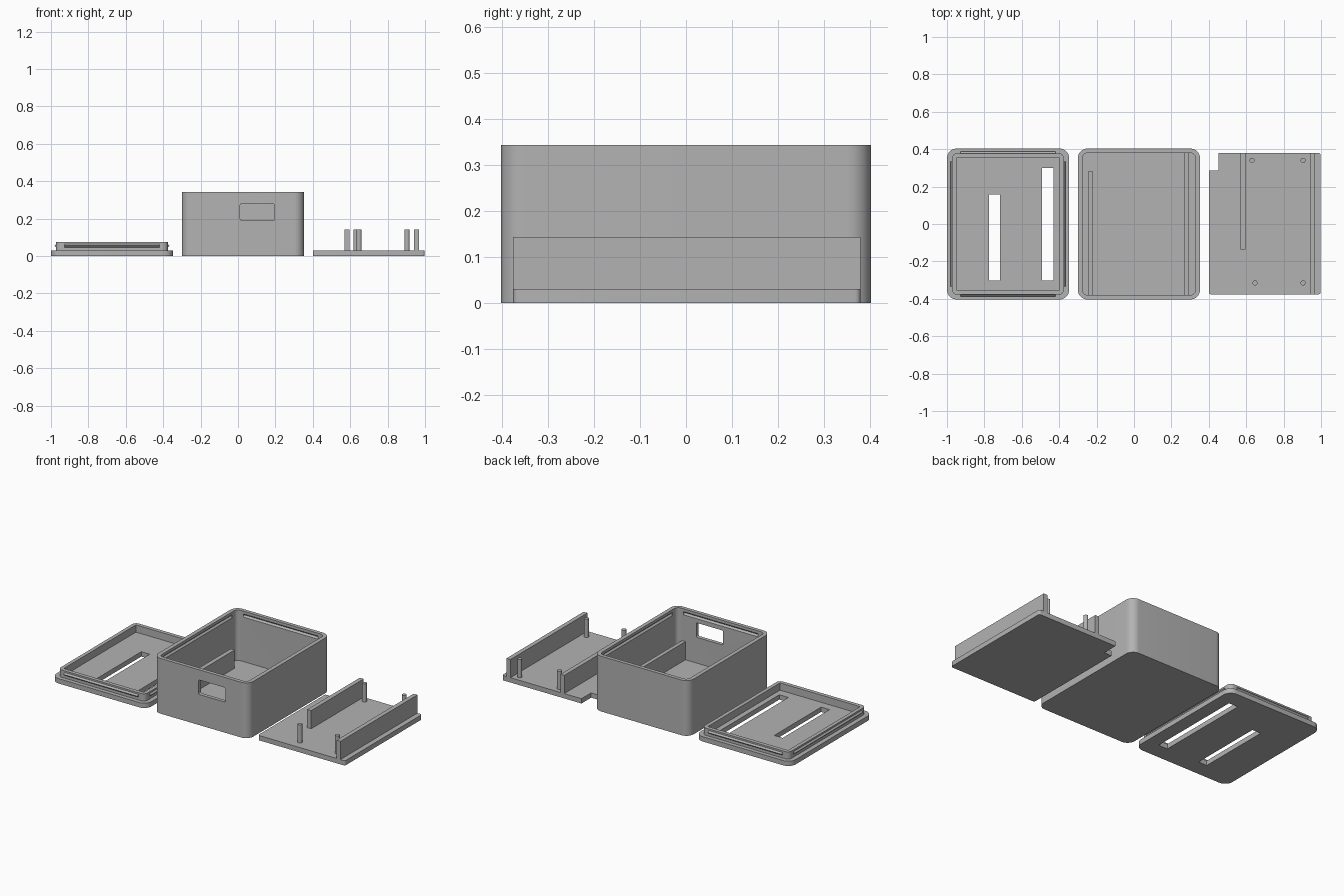
import bpy, bmesh, math

cube = bpy.data.objects.get("Cube")
if cube:
    bpy.data.objects.remove(cube, do_unlink=True)

gray = bpy.data.materials.new("plain gray")
gray.use_nodes = True
COLOUR = (0.45, 0.45, 0.45, 1)
gray.diffuse_color = COLOUR
gray.node_tree.nodes["Principled BSDF"].inputs["Base Color"].default_value = COLOUR


def finish(name, bm):
    bmesh.ops.recalc_face_normals(bm, faces=bm.faces)
    mesh = bpy.data.meshes.new(name)
    bm.to_mesh(mesh)
    bm.free()
    mesh.materials.append(gray)
    obj = bpy.data.objects.new(name, mesh)
    bpy.context.collection.objects.link(obj)
    return obj


def extrude_outline(name, points, z0, z1):
    bm = bmesh.new()
    face = bm.faces.new([bm.verts.new((x, y, z0)) for x, y in points])
    new = bmesh.ops.extrude_face_region(bm, geom=[face])["geom"]
    top = [v for v in new if isinstance(v, bmesh.types.BMVert)]
    bmesh.ops.translate(bm, verts=top, vec=(0, 0, z1 - z0))
    return finish(name, bm)


def rounded(x0, x1, y0, y1, r, steps=10):
    """Outline of a rounded rectangle, counter-clockwise."""
    corners = [(x1 - r, y1 - r), (x0 + r, y1 - r), (x0 + r, y0 + r), (x1 - r, y0 + r)]
    pts = []
    for i, (cx, cy) in enumerate(corners):
        for k in range(steps + 1):
            a = math.pi / 2 * (i + k / steps)
            pts.append((cx + r * math.cos(a), cy + r * math.sin(a)))
    return pts


def block(name, x0, x1, y0, y1, z0, z1):
    return extrude_outline(name, [(x0, y0), (x1, y0), (x1, y1), (x0, y1)], z0, z1)


def slab(name, x0, x1, y, r, z0, z1):
    return extrude_outline(name, rounded(x0, x1, -y, y, r), z0, z1)


def combine(obj, other, operation):
    """Apply a boolean and remove the second object."""
    mod = obj.modifiers.new("join", 'BOOLEAN')
    mod.object, mod.operation, mod.solver = other, operation, 'EXACT'
    bpy.context.view_layer.update()
    result = obj.evaluated_get(bpy.context.evaluated_depsgraph_get())
    mesh = bpy.data.meshes.new_from_object(result)
    obj.modifiers.clear()
    obj.data = mesh
    bpy.data.objects.remove(other, do_unlink=True)


def snap_bars(cx, half_x, half_y, z, size):
    """Four diamond-section bars along the sides of a rectangle."""
    bars = []
    for sign in (-1, 1):
        for along_x in (True, False):
            length = (half_x if along_x else half_y) - 0.045
            bm = bmesh.new()
            rings = []
            for end in (-length, length):
                ring = []
                for d, h in ((size, 0), (0, size), (-size, 0), (0, -size)):
                    if along_x:
                        co = (cx + end, sign * half_y + d, z + h)
                    else:
                        co = (cx + sign * half_x + d, end, z + h)
                    ring.append(bm.verts.new(co))
                rings.append(ring)
            a, b = rings
            bm.faces.new(a)
            bm.faces.new(b)
            for i in range(4):
                j = (i + 1) % 4
                bm.faces.new((a[i], a[j], b[j], b[i]))
            bars.append(finish("snap_bar", bm))
    return bars


BASE = 0.03     # floor thickness
RIB_TOP = 0.143

# Lid: plate, hollow lip with snap ridges, two slots
lid = slab("lid", -1, -0.347, 0.403, 0.05, 0, BASE)
for x0, x1, y1 in ((-0.775, -0.717, 0.158), (-0.492, -0.43, 0.3)):
    combine(lid, block("slot", x0, x1, -0.302, y1, -0.1, 0.2), 'DIFFERENCE')
lip = slab("lid_lip", -0.972, -0.375, 0.378, 0.027, BASE, 0.075)
combine(lip, slab("lip_hollow", -0.949, -0.398, 0.354, 0.004, 0, 0.1), 'DIFFERENCE')
for bar in snap_bars(-0.6735, 0.2985, 0.378, 0.056, 0.009):
    combine(lip, bar, 'UNION')

# Box: hollow shell, front window, snap grooves near the rim
box = slab("box", -0.3, 0.353, 0.403, 0.05, 0, 0.343)
combine(box, slab("box_hollow", -0.275, 0.328, 0.38, 0.027, BASE, 0.5), 'DIFFERENCE')
window = extrude_outline("window", rounded(0.012, 0.195, 0.19, 0.28, 0.008, 4), 0.3, 0.5)
for v in window.data.vertices:
    x, h, d = v.co
    v.co = (x, -d, h)
combine(box, window, 'DIFFERENCE')
for bar in snap_bars(0.0265, 0.3015, 0.38, 0.316, 0.01):
    combine(box, bar, 'DIFFERENCE')

# Ribs on the box floor
block("box_rib_right", -0.246, -0.219, -0.38, 0.28, BASE, RIB_TOP)
block("box_rib_left", 0.27, 0.294, -0.38, 0.38, BASE, RIB_TOP)

# Tray: plate with a notched back corner
tray = extrude_outline("tray", rounded(0.4, 0.998, -0.376, 0.38, 0.012, 4), 0, BASE)
combine(tray, block("notch", 0.3, 0.452, 0.285, 0.5, -0.1, 0.2), 'DIFFERENCE')

# Tray ribs and pins
block("tray_rib_short", 0.57, 0.597, -0.135, 0.38, BASE, RIB_TOP)
block("tray_rib_long", 0.94, 0.967, -0.376, 0.38, BASE, RIB_TOP)
for x, y in ((0.631, 0.34), (0.904, 0.34), (0.647, -0.315), (0.904, -0.315)):
    r = 0.0135
    extrude_outline("tray_pin", rounded(x - r, x + r, y - r, y + r, r * 0.999, 6), BASE, RIB_TOP)

# Smooth the rounded corners, keep edges sharp
for o in bpy.context.view_layer.objects:
    o.select_set(o.type == 'MESH')
bpy.context.view_layer.objects.active = box
bpy.ops.object.shade_smooth_by_angle(angle=math.radians(30))
